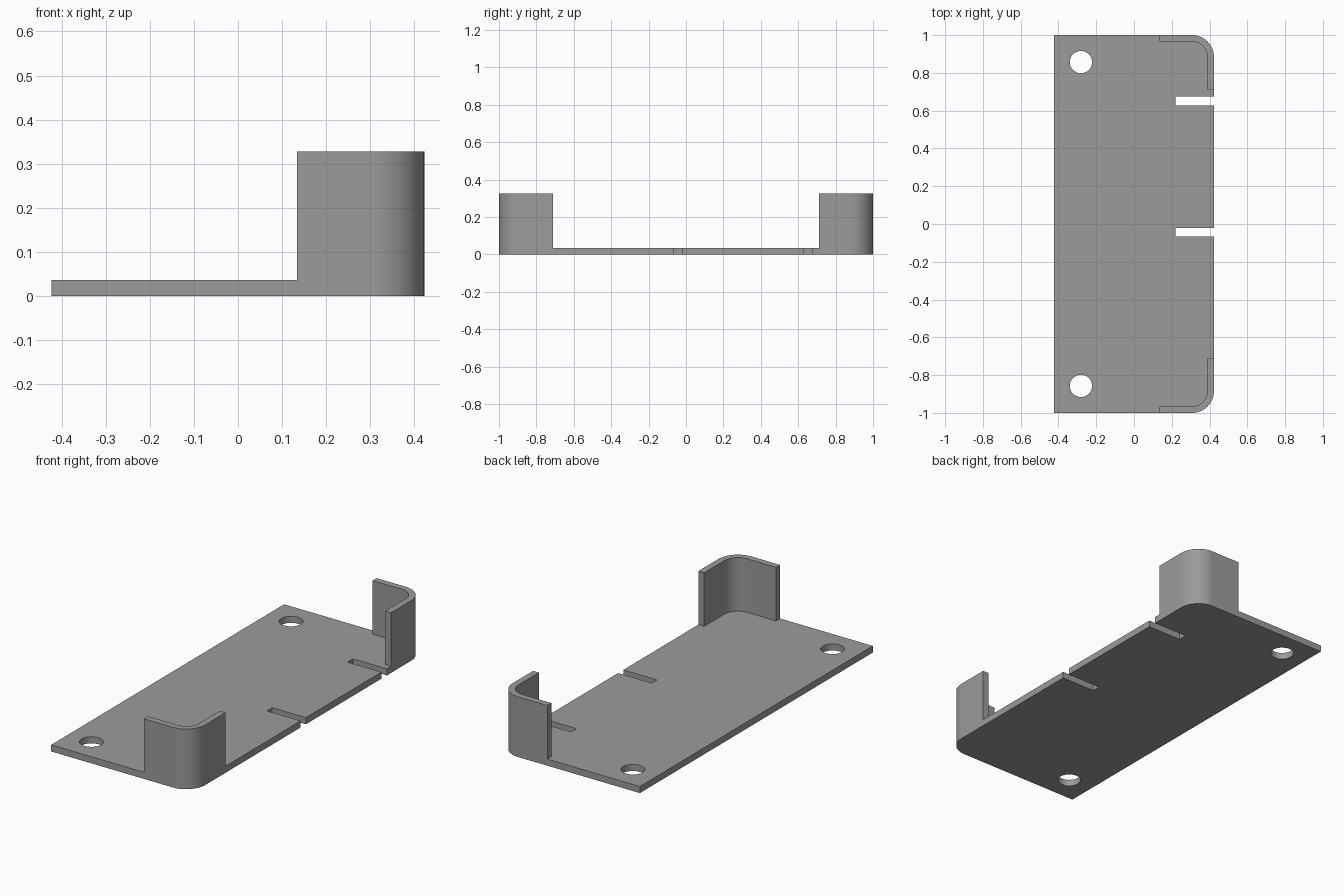
import bpy, bmesh, math

if "Cube" in bpy.data.objects:
    bpy.data.objects.remove(bpy.data.objects["Cube"])

W, L = 0.423, 1.0            # half width, half length
T, H = 0.036, 0.327          # plate thickness, wall height
R, WALL = 0.115, 0.035       # corner radius, wall thickness
WALL_X, WALL_Y = 0.134, 0.71  # where the corner walls end

grey = bpy.data.materials.new("grey plastic")
grey.diffuse_color = (0.33, 0.33, 0.33, 1)
grey.use_nodes = True
grey.node_tree.nodes["Principled BSDF"].inputs["Base Color"].default_value = grey.diffuse_color


def arc(radius, steps=16):
    """Quarter arc of the back right corner, from +x round to +y."""
    return [(W - R + radius * math.cos(a), L - R + radius * math.sin(a))
            for a in (math.pi / 2 * i / steps for i in range(steps + 1))]


def flip(points):
    """Mirror an outline front to back, keeping its winding."""
    return [(x, -y) for x, y in reversed(points)]


def extrude(name, outline, z0, z1):
    bm = bmesh.new()
    face = bm.faces.new([bm.verts.new((x, y, z0)) for x, y in outline])
    top = bmesh.ops.extrude_face_region(bm, geom=[face])["geom"]
    bmesh.ops.translate(bm, vec=(0, 0, z1 - z0),
                        verts=[v for v in top if isinstance(v, bmesh.types.BMVert)])
    bmesh.ops.recalc_face_normals(bm, faces=bm.faces)
    mesh = bpy.data.meshes.new(name)
    bm.to_mesh(mesh)
    bm.free()
    mesh.materials.append(grey)
    obj = bpy.data.objects.new(name, mesh)
    bpy.context.collection.objects.link(obj)
    return obj


def smooth(obj):
    bpy.ops.object.select_all(action="DESELECT")
    obj.select_set(True)
    bpy.context.view_layer.objects.active = obj
    bpy.ops.object.shade_smooth_by_angle(angle=math.radians(30))


# Base plate outline with two slots cut in from the right edge
outline = [(-W, -L)] + flip(arc(R))
for y0, y1 in ((-0.066, -0.021), (0.627, 0.674)):
    outline += [(W, y0), (0.22, y0), (0.22, y1), (W, y1)]
outline += arc(R) + [(-W, L)]
plate = extrude("base_plate", outline, 0, T)

# Screw holes through the left corners
for name, y in (("front_hole_cutter", -0.857), ("back_hole_cutter", 0.857)):
    circle = [(-0.281 + 0.059 * math.cos(math.tau * i / 48),
               y + 0.059 * math.sin(math.tau * i / 48)) for i in range(48)]
    cutter = extrude(name, circle, -0.1, 0.1)
    hole = plate.modifiers.new(name, "BOOLEAN")
    hole.operation, hole.solver, hole.object = "DIFFERENCE", "EXACT", cutter
    bpy.context.view_layer.objects.active = plate
    bpy.ops.object.modifier_apply(modifier=name)
    bpy.data.objects.remove(cutter)
smooth(plate)

# Rounded L-shaped walls on the right corners
corner = ([(W, WALL_Y)] + arc(R) + [(WALL_X, L), (WALL_X, L - WALL)]
          + arc(R - WALL)[::-1] + [(W - WALL, WALL_Y)])
smooth(extrude("back_corner_wall", corner, T, H))
smooth(extrude("front_corner_wall", flip(corner), T, H))
